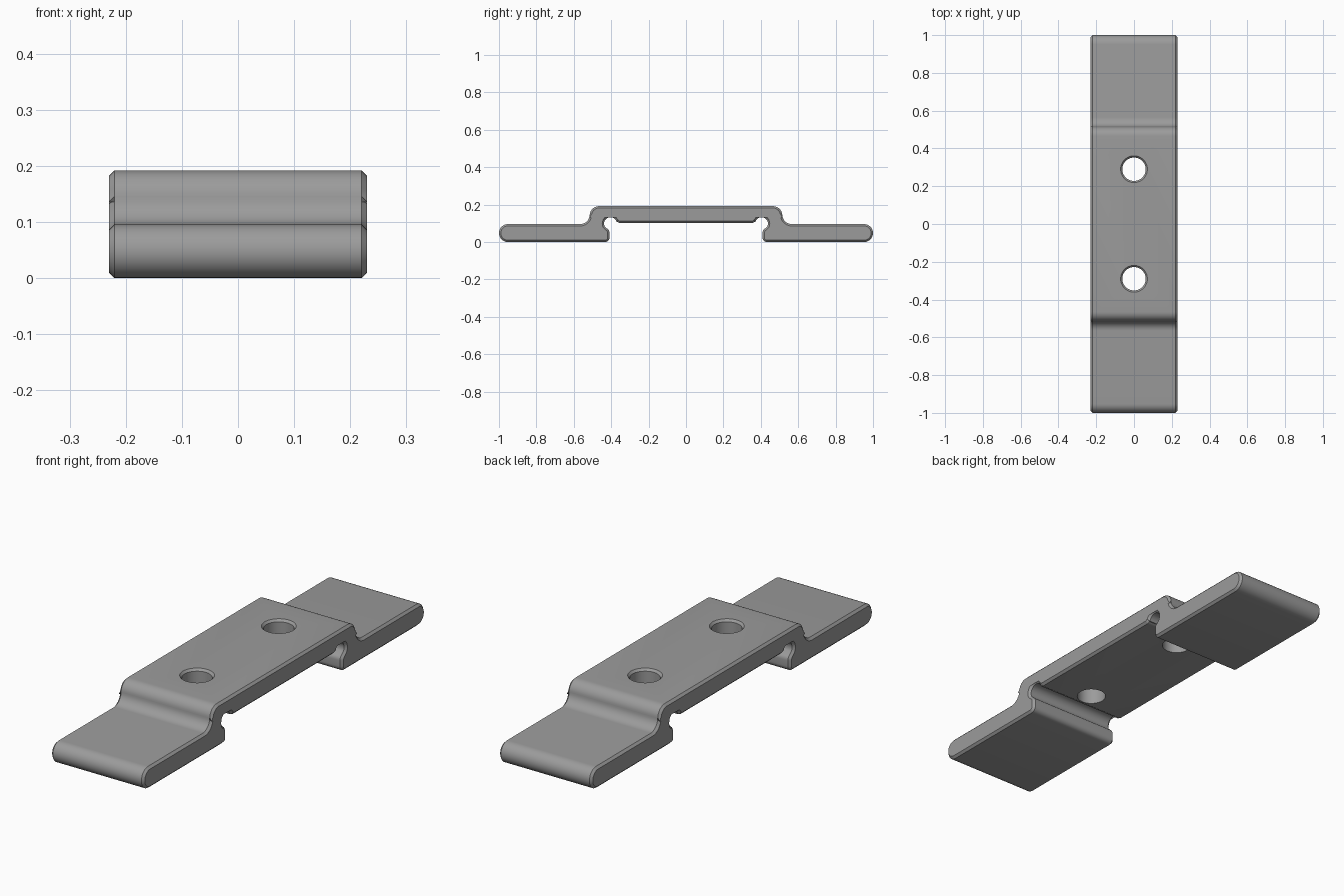
import bpy, bmesh, math

if "Cube" in bpy.data.objects:
    bpy.data.objects.remove(bpy.data.objects["Cube"])

HALF_W, CHAMFER = 0.23, 0.01
TOP, UNDER, FLANGE = 0.192, 0.102, 0.096


def arc(cy, cz, r, a0, a1, n=8):
    """Points on an arc in the y-z plane, angles in degrees."""
    return [(cy + r * math.cos(math.radians(a0 + (a1 - a0) * i / n)),
             cz + r * math.sin(math.radians(a0 + (a1 - a0) * i / n)))
            for i in range(n + 1)]


# Half of the side profile, from the plate top round to the plate underside
half = (arc(0.465, TOP - 0.05, 0.05, 90, 0)              # shoulder
        + arc(0.565, FLANGE + 0.05, 0.05, 180, 270)      # fillet to flange
        + arc(0.952, 0.048, 0.048, 90, -90, 14)          # rounded end
        + arc(0.433, 0.024, 0.024, 270, 180, 6)          # flange inner edge
        + arc(0.433, 0.05, 0.024, 180, 135, 4)
        + arc(0.404, 0.099, 0.034, -30, 165, 14)         # relief notch
        + arc(0.352, UNDER + 0.02, 0.02, -45, -90, 4))   # notch lip
profile = half + [(-y, z) for y, z in reversed(half)]


def inset(points, d):
    """Move a clockwise outline inwards by d."""
    out = []
    n = len(points)
    for i, (y, z) in enumerate(points):
        (y0, z0), (y1, z1) = points[i - 1], points[(i + 1) % n]
        a = (y - y0, z - z0)
        b = (y1 - y, z1 - z)
        la, lb = math.hypot(*a), math.hypot(*b)
        ny = a[1] / la + b[1] / lb
        nz = -a[0] / la - b[0] / lb
        length = math.hypot(ny, nz)
        out.append((y + d * ny / length, z + d * nz / length))
    return out


def loft(name, rings, mat):
    """Skin matching closed rings and cap both ends."""
    bm = bmesh.new()
    loops = [[bm.verts.new(p) for p in ring] for ring in rings]
    n = len(loops[0])
    for a, b in zip(loops, loops[1:]):
        for i in range(n):
            bm.faces.new((a[i], a[(i + 1) % n], b[(i + 1) % n], b[i]))
    bm.faces.new(loops[0])
    bm.faces.new(loops[-1])
    bmesh.ops.recalc_face_normals(bm, faces=bm.faces)
    mesh = bpy.data.meshes.new(name)
    bm.to_mesh(mesh)
    bm.free()
    mesh.materials.append(mat)
    obj = bpy.data.objects.new(name, mesh)
    bpy.context.collection.objects.link(obj)
    return obj


metal = bpy.data.materials.new("grey metal")
metal.diffuse_color = (0.33, 0.33, 0.33, 1)
metal.use_nodes = True
metal.node_tree.nodes["Principled BSDF"].inputs["Base Color"].default_value = metal.diffuse_color

# Bracket strip with chamfered side rims
small = inset(profile, CHAMFER)
sections = [(-HALF_W, small), (-HALF_W + CHAMFER, profile),
            (HALF_W - CHAMFER, profile), (HALF_W, small)]
bracket = loft("bracket", [[(x, y, z) for y, z in pts] for x, pts in sections], metal)

# Screw holes with a small chamfer at the top
for cy in (-0.29, 0.29):
    steps = [(0.05, 0.062), (TOP - 0.01, 0.062), (TOP, 0.071), (0.25, 0.071)]
    cutter = loft("hole_cutter", [[(r * math.cos(math.tau * i / 48),
                                    cy + r * math.sin(math.tau * i / 48), z)
                                   for i in range(48)] for z, r in steps], metal)
    cutter.hide_render = True
    mod = bracket.modifiers.new("hole", 'BOOLEAN')
    mod.operation, mod.solver, mod.object = 'DIFFERENCE', 'EXACT', cutter
    bpy.context.view_layer.objects.active = bracket
    bpy.ops.object.modifier_apply(modifier=mod.name)
    bpy.data.objects.remove(cutter)

# Smooth bends, sharp rims
bpy.ops.object.select_all(action='DESELECT')
bracket.select_set(True)
bpy.context.view_layer.objects.active = bracket
bpy.ops.object.shade_smooth_by_angle(angle=math.radians(30))
